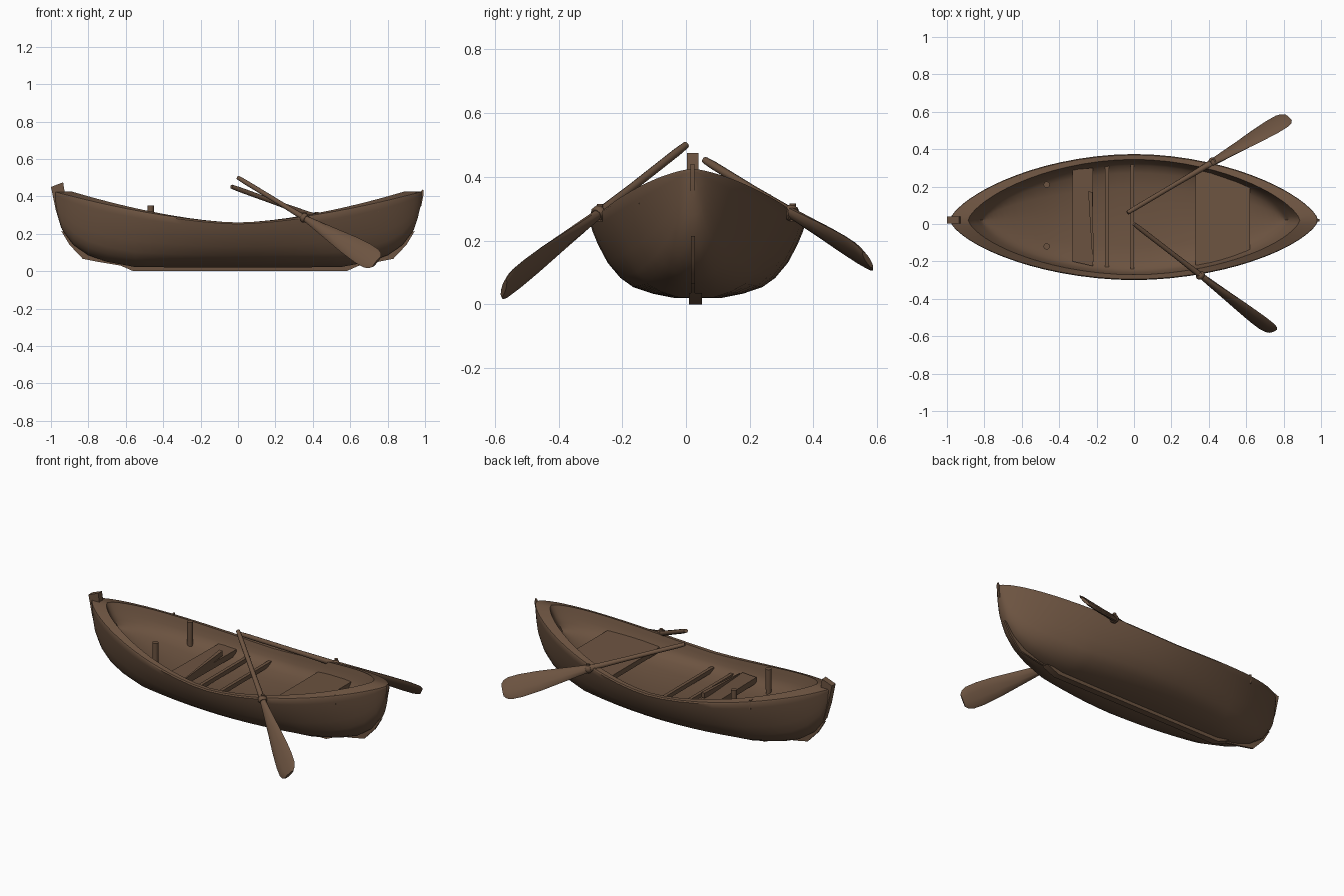
import bpy, bmesh, math
from mathutils import Vector

if "Cube" in bpy.data.objects:
    bpy.data.objects.remove(bpy.data.objects["Cube"])

wood = bpy.data.materials.new("brown_wood")
wood.diffuse_color = (0.15, 0.087, 0.052, 1)
wood.use_nodes = True
wood.node_tree.nodes["Principled BSDF"].inputs["Base Color"].default_value = wood.diffuse_color


def finish(name, bm, angle=40):
    bmesh.ops.remove_doubles(bm, verts=bm.verts, dist=0.0005)
    bmesh.ops.recalc_face_normals(bm, faces=bm.faces)
    mesh = bpy.data.meshes.new(name)
    bm.to_mesh(mesh)
    bm.free()
    mesh.materials.append(wood)
    ob = bpy.data.objects.new(name, mesh)
    bpy.context.collection.objects.link(ob)
    bpy.ops.object.select_all(action='DESELECT')
    ob.select_set(True)
    bpy.context.view_layer.objects.active = ob
    bpy.ops.object.shade_smooth_by_angle(angle=math.radians(angle))
    return ob


def loft(name, rings, caps=False):
    """Join closed rings of points into one skin."""
    bm = bmesh.new()
    vs = [[bm.verts.new(p) for p in r] for r in rings]
    n = len(vs[0])
    for a, b in zip(vs, vs[1:]):
        for i in range(n):
            j = (i + 1) % n
            bm.faces.new((a[i], a[j], b[j], b[i]))
    if caps:
        bm.faces.new(vs[0])
        bm.faces.new(vs[-1])
    return finish(name, bm)


def slab(name, pts, vec):
    """Polygon pushed along a vector."""
    bm = bmesh.new()
    f = bm.faces.new([bm.verts.new(p) for p in pts])
    ext = bmesh.ops.extrude_face_region(bm, geom=[f], use_keep_orig=True)
    bmesh.ops.translate(bm, vec=vec, verts=[v for v in ext["geom"] if isinstance(v, bmesh.types.BMVert)])
    return finish(name, bm)


def box(name, x0, x1, y0, y1, z0, z1):
    return slab(name, [(x0, y0, z0), (x1, y0, z0), (x1, y1, z0), (x0, y1, z0)], (0, 0, z1 - z0))


def rod(name, p, q, profile, wide=None, sides=10):
    """Elliptical rings along p-q; profile = (t, half width, half thickness)."""
    p, q = Vector(p), Vector(q)
    ax = (q - p).normalized()
    w = Vector(wide or (1, 0, 0))
    w = (w - ax * w.dot(ax)).normalized()
    h = ax.cross(w)
    rings = []
    for t, a, b in profile:
        c = p.lerp(q, t)
        rings.append([c + w * a * math.cos(k * math.tau / sides) + h * b * math.sin(k * math.tau / sides)
                      for k in range(sides)])
    return loft(name, rings, True)


# hull lines
L = 0.985
bottom = [(0, .02), (.3, .02), (.55, .022), (.7, .05), (.8, .085), (.88, .14), (.94, .22), (.97, .31), (L, .41)]


def zbot(x):
    x = abs(x)
    for (a, za), (b, zb) in zip(bottom, bottom[1:]):
        if x <= b:
            return za + (zb - za) * (x - a) / (b - a)
    return bottom[-1][1]


def sheer(x):
    return .26 + .165 * abs(x / L) ** 1.6


def half(x):
    return .337 * max(0, 1 - abs(x / L) ** 1.9) ** .68


def mid(x):
    return .037 - .017 * x * x


# hull shell with raised rim and bowl-shaped inside that deepens towards the ends
xs = [0, .1, .2, .3, .4, .48, .55, .62, .7, .75, .8, .84, .88, .91, .94, .96, .975, L]
xs = [-x for x in reversed(xs[1:])] + xs
section = [(.22, 0), (.42, .055), (.60, .14), (.72, .26), (.84, .46), (.93, .7), (.98, .87)]
inside = [(.90, .915, 0), (.885, .895, -.02), (.865, .87, -.045), (.845, .82, -.066),
          (.835, .7, -.082), (.825, .45, -.094)]
rings = []
for x in xs:
    zb, zs, w, c = zbot(x), sheer(x), half(x), mid(x)
    deep = 1.1 + .3 * min(1, abs(x) / .5)
    side = [(x, w * y, zb + (zs - zb) * s) for y, s in section]
    side += [(x, w, zs - .008), (x * .998, w * .985, zs)]
    side += [(x * sx, w * sy, zs + dz * deep) for sx, sy, dz in inside]
    ring = [(x, c, zb)] + [(a, c + y, z) for a, y, z in side]
    ring += [(x * .82, c, zs - .098 * deep)] + [(a, c - y, z) for a, y, z in reversed(side)]
    rings.append(ring)
loft("hull", rings)

# keel strip, with thin angled fins under both ends
slab("keel", [(-.56, .01, 0), (.58, .01, 0), (.66, .01, .035), (-.64, .01, .035)], (0, .04, 0))
fin = [(.6, .025), (.75, .05), (.83, .066), (.90, .14), (.945, .215), (.90, .2), (.75, .1)]
for name, s in (("bow_fin", 1), ("stern_fin", -1)):
    slab(name, [(s * x, .016, z) for x, z in fin], (0, .012, 0))

# stern post and bow tip
post = [(-1, .45), (-.935, .475), (-.925, .41), (-.91, .27), (-.9, .22), (-.945, .23), (-.975, .33)]
slab("stern_post", [(x, .003, z) for x, z in post], (0, .036, 0))
slab("bow_tip", [(x, .014, z) for x, z in ((.99, .44), (.992, .41), (.978, .34), (.965, .41))], (0, .012, 0))

# seats
slab("bow_seat", [(.33, -.245, .23), (.62, -.14, .285), (.62, .2, .285), (.33, .3, .23)], (0, 0, -.03))
slab("stern_seat", [(-.33, -.2, .232), (-.22, -.225, .222), (-.22, .3, .215), (-.33, .29, .225)], (0, 0, -.035))

# tilted loose board beside the stern seat
slab("loose_board", [(-.245, .175, .255), (-.222, .17, .255), (-.215, -.2, .227), (-.222, -.2, .227)], (0, 0, -.03))

# cross bars
for name, x, y0, y1 in (("rear_bar", -.145, -.23, .31), ("middle_bar", -.01, -.24, .32)):
    box(name, x - .01, x + .01, y0, y1, .17, .195)

# mooring pegs
for i, y in enumerate((-.12, .21)):
    rod(f"peg_{i + 1}", (-.467, y, .18), (-.467, y, .352), [(0, .015, .015), (.9, .017, .017), (1, .017, .017)])

# small clips on the rim
box("clip_left", -.615, -.605, .238, .266, .29, .345)
box("clip_right", .745, .755, -.148, -.12, .315, .37)

# oars: round shaft widening into a flat blade
oar = [(0, .011, .011), (.05, .013, .013), (.3, .013, .013), (.48, .016, .016), (.56, .026, .016), (.68, .042, .014),
       (.80, .058, .013), (.90, .066, .012), (.96, .064, .011), (.985, .054, .010), (1, .036, .008)]
oars = (("front", (0, 0, .5), (.742, -.572, .05), (.58, .22, .75), (.355, -.27)),
        ("back", (-.035, .06, .452), (.825, .57, .14), (.58, -.42, .70), (.42, .335)))
for name, p, q, wide, (gx, gy) in oars:
    rod(name + "_oar", p, q, oar, wide)
    # oarlock collar around the shaft, and its pin in the rim
    t = (gx - p[0]) / (q[0] - p[0])
    a, b = Vector(p), Vector(q)
    c, d = a.lerp(b, t), (b - a).normalized() * .014
    rod(name + "_oarlock", c - d, c + d, [(0, .02, .02), (.3, .026, .026), (.7, .026, .026), (1, .02, .02)])
    rod(name + "_oarlock_pin", (gx, gy, .26), (gx, gy, c.z + .03), [(0, .01, .01), (1, .01, .01)])
